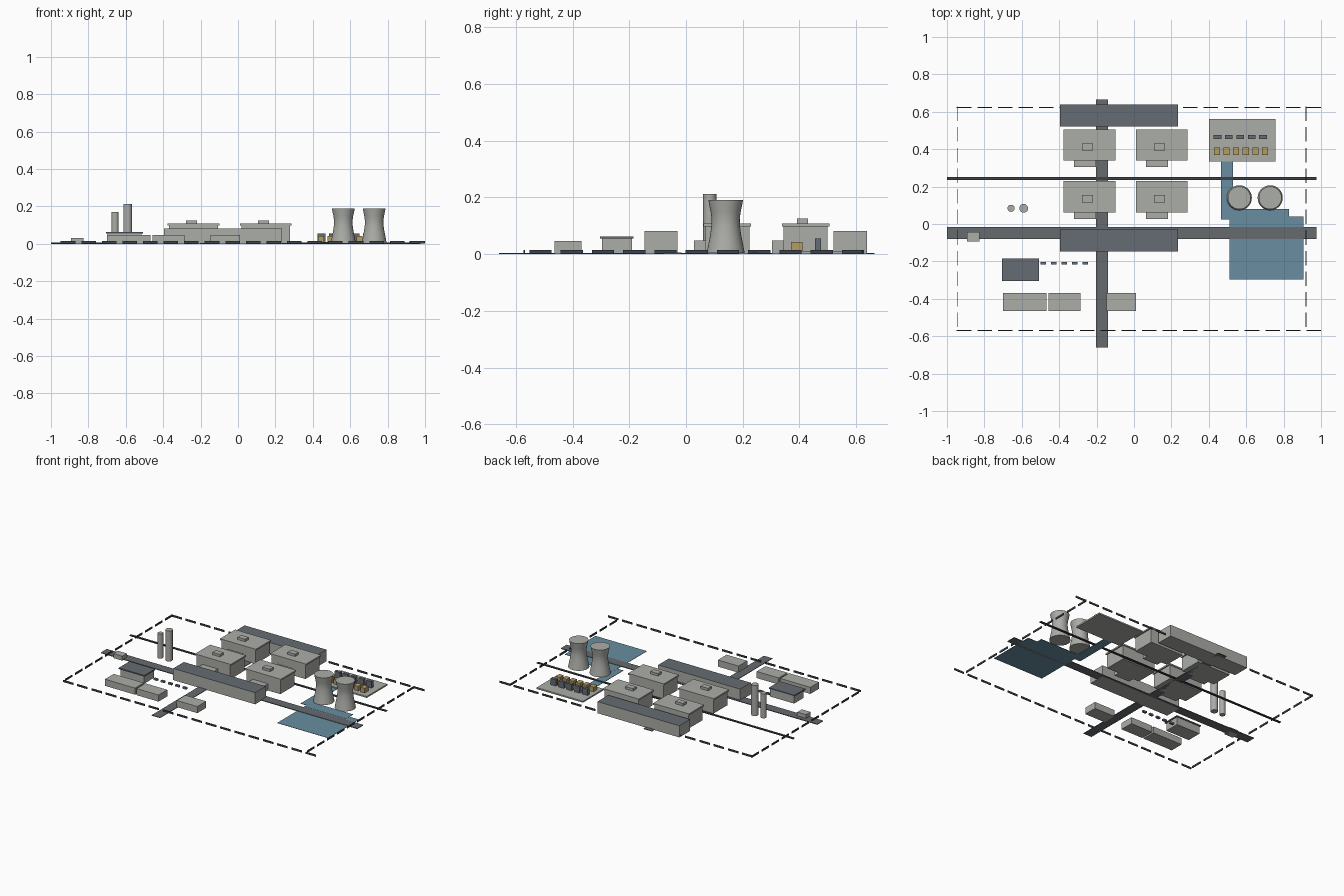
import bpy
import bmesh
from mathutils import Matrix

cube = bpy.data.objects.get("Cube")
if cube:
    bpy.data.objects.remove(cube, do_unlink=True)


def material(name, rgb):
    m = bpy.data.materials.new(name)
    m.use_nodes = True
    m.diffuse_color = (*rgb, 1)
    m.node_tree.nodes["Principled BSDF"].inputs["Base Color"].default_value = (*rgb, 1)
    return m


CONCRETE = material("concrete grey", (0.41, 0.42, 0.39))
ROOF = material("slate roof", (0.13, 0.15, 0.17))
ROAD = material("asphalt", (0.135, 0.145, 0.155))
WATER = material("water blue", (0.14, 0.27, 0.35))
OCHRE = material("ochre", (0.45, 0.34, 0.13))
FENCE = material("fence dark grey", (0.05, 0.053, 0.06))
CAR = material("car blue grey", (0.12, 0.18, 0.25))


def finish(name, bm, *mats):
    mesh = bpy.data.meshes.new(name)
    bm.normal_update()
    bm.to_mesh(mesh)
    bm.free()
    for m in mats:
        mesh.materials.append(m)
    obj = bpy.data.objects.new(name, mesh)
    bpy.context.collection.objects.link(obj)
    return obj


def box(name, x, y, z, mat, top=None):
    """Box from (min, max) ranges; optional second colour on the top face."""
    bm = bmesh.new()
    centre = [(a + b) / 2 for a, b in (x, y, z)]
    size = [b - a for a, b in (x, y, z)]
    bmesh.ops.create_cube(bm, size=1, matrix=Matrix.Translation(centre) @ Matrix.Diagonal((*size, 1)))
    bm.normal_update()
    if top:
        for f in bm.faces:
            f.material_index = int(f.normal.z > 0.5)
    return finish(name, bm, mat, *([top] if top else []))


def span(centre, width):
    return (centre - width / 2, centre + width / 2)


def lathe(name, x, y, profile, sides, mat):
    """Closed solid of revolution from (radius, height) points."""
    bm = bmesh.new()
    start = [bm.verts.new((r, 0, z)) for r, z in [(0, profile[0][1]), *profile, (0, profile[-1][1])]]
    edges = [bm.edges.new(pair) for pair in zip(start, start[1:])]
    bmesh.ops.spin(bm, geom=start + edges, cent=(0, 0, 0), axis=(0, 0, 1), angle=6.2831853, steps=sides)
    bmesh.ops.remove_doubles(bm, verts=bm.verts, dist=0.0001)
    bmesh.ops.recalc_face_normals(bm, faces=bm.faces)
    bmesh.ops.translate(bm, verts=bm.verts, vec=(x, y, 0))
    obj = finish(name, bm, mat)
    bpy.ops.object.select_all(action="DESELECT")
    obj.select_set(True)
    bpy.context.view_layer.objects.active = obj
    bpy.ops.object.shade_smooth_by_angle()
    return obj


# Water basin, inlet and channel
box("main_basin", (0.51, 0.905), (-0.297, 0.04), (0, 0.002), WATER)
box("tower_basin", (0.51, 0.83), (0.0, 0.08), (0, 0.003), WATER)
box("water_channel", (0.465, 0.53), (0.025, 0.335), (0, 0.0025), WATER)

# Roads and rail line
box("main_road", (-1, 0.975), (-0.08, -0.015), (0, 0.005), ROAD)
box("cross_road", (-0.203, -0.138), (-0.66, 0.665), (0, 0.004), ROAD)
box("rail_line", (-1, 0.975), (0.234, 0.25), (0, 0.006), FENCE)

# Long turbine halls with slate roofs
for label, y in (("front", (-0.147, -0.03)), ("back", (0.52, 0.638))):
    box(label + "_turbine_hall", (-0.396, 0.235), y, (0, 0.081), CONCRETE, ROOF)

# Four reactor buildings, each with roof slab, penthouse and annex
for row, y in (("front", 0.146), ("back", 0.422)):
    for side, x in (("right", -0.238), ("left", 0.148)):
        name = f"{row}_{side}_reactor"
        box(name + "_walls", span(x, 0.26), span(y, 0.155), (0, 0.098), CONCRETE)
        box(name + "_roof", span(x, 0.276), span(y, 0.167), (0.098, 0.108), CONCRETE)
        box(name + "_penthouse", span(x - 0.011, 0.058), span(y - 0.011, 0.038), (0.108, 0.125), CONCRETE)
        box(name + "_annex", span(x - 0.024, 0.118), (y - 0.118, y - 0.077), (0, 0.047), CONCRETE)

# Cooling towers
shell = [(0.067, 0.004), (0.062, 0.03), (0.055, 0.065), (0.050, 0.1),
         (0.0495, 0.125), (0.053, 0.15), (0.0585, 0.175), (0.061, 0.19)]
for side, x in (("right", 0.563), ("left", 0.728)):
    lathe(side + "_cooling_tower", x, 0.14, shell, 32, CONCRETE)

# Tall stacks
for label, x, r, h in (("short", -0.657, 0.019, 0.17), ("tall", -0.59, 0.0235, 0.212)):
    lathe(label + "_stack", x, 0.084, [(r, 0), (r, h)], 20, CONCRETE)

# Switchyard
box("switchyard_slab", (0.4, 0.757), (0.335, 0.562), (0, 0.01), CONCRETE)
for i in range(6):
    box(f"transformer_{i + 1}", span(0.443 + 0.0515 * i, 0.033), span(0.39, 0.04), (0.01, 0.042), OCHRE)
for i in range(5):
    box(f"switchgear_{i + 1}", span(0.446 + 0.061 * i, 0.041), span(0.465, 0.021), (0.01, 0.054), ROOF)

# Workshop with overhanging roof
box("workshop_walls", (-0.699, -0.515), (-0.296, -0.191), (0, 0.054), CONCRETE)
box("workshop_roof", (-0.706, -0.508), (-0.304, -0.185), (0.054, 0.062), ROOF)

# Small service buildings and gatehouse
for i, x in enumerate([(-0.7, -0.468), (-0.456, -0.287), (-0.147, 0.012)]):
    box(f"service_building_{i + 1}", x, (-0.464, -0.368), (0, 0.046), CONCRETE)
box("gatehouse", (-0.893, -0.826), (-0.094, -0.044), (0, 0.031), CONCRETE)

# Parked cars
for i in range(5):
    box(f"car_{i + 1}", span(-0.485 + 0.056 * i, 0.028), span(-0.21, 0.015), (0, 0.012), CAR)

# Dashed perimeter fence
for label, y in (("front", -0.57), ("back", 0.622)):
    for i in range(18):
        x = -0.948 + 0.11 * i
        box(f"{label}_fence_{i + 1}", (x, x + 0.078), span(y, 0.005), (0.002, 0.015), FENCE)
for label, x in (("right", -0.945), ("left", 0.919)):
    for i in range(11):
        y = -0.552 + 0.1102 * i
        box(f"{label}_fence_{i + 1}", span(x, 0.005), (y, y + 0.078), (0.002, 0.015), FENCE)
